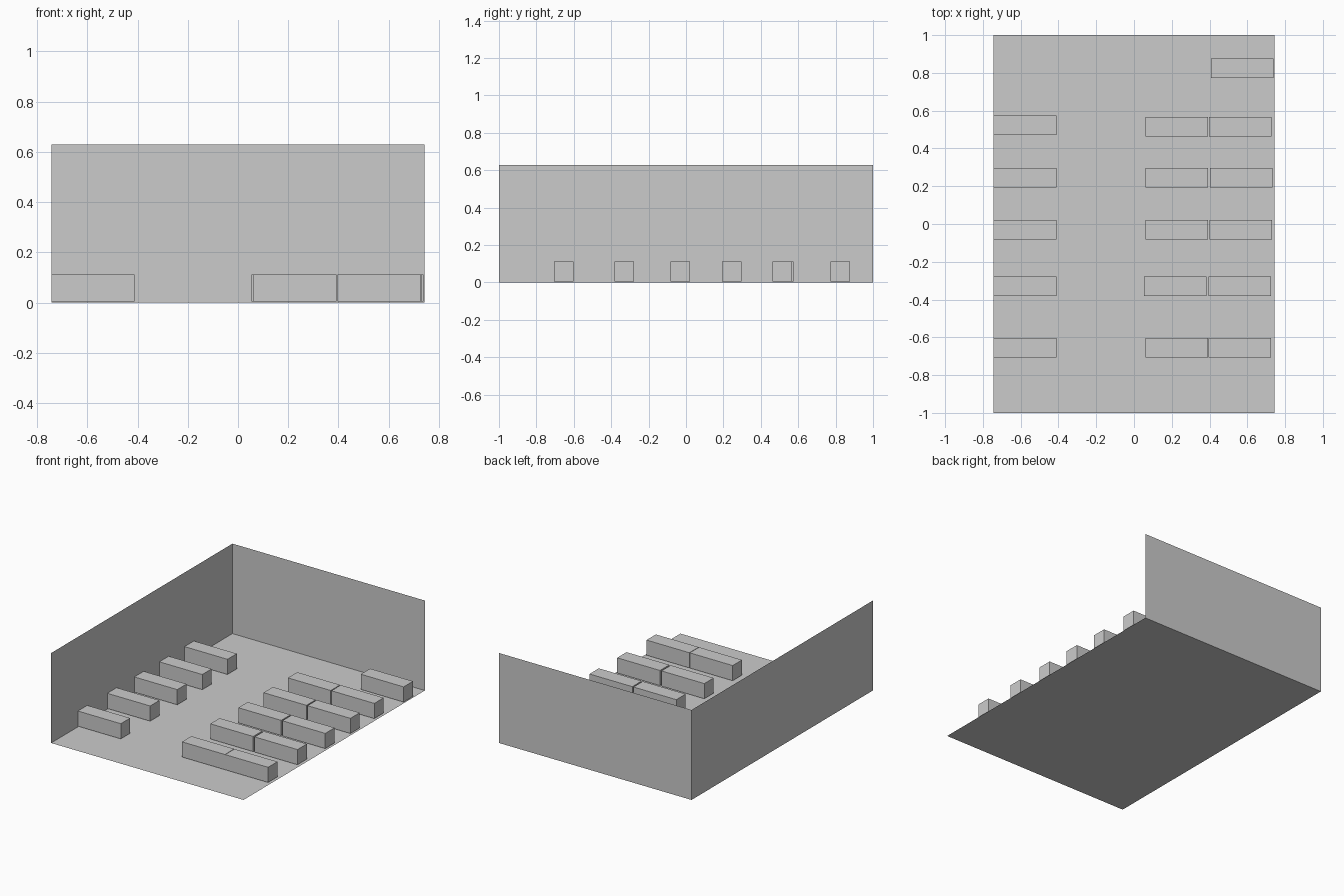
import bpy

if "Cube" in bpy.data.objects:
    bpy.data.objects.remove(bpy.data.objects["Cube"])

W, D, H = 0.743, 1.0, 0.628          # half width, half depth, wall height
BW, BD, Z0, Z1 = 0.331, 0.103, 0.005, 0.111   # bench size


def sheet(name, corners):
    me = bpy.data.meshes.new(name)
    me.from_pydata(corners, [], [(0, 1, 2, 3)])
    ob = bpy.data.objects.new(name, me)
    bpy.context.collection.objects.link(ob)


def bench(name, x, y):
    bpy.ops.mesh.primitive_cube_add(size=1, location=(x, y, (Z0 + Z1) / 2))
    ob = bpy.context.object
    ob.name = name
    ob.scale = (BW, BD, Z1 - Z0)


# Open room: floor and two single-sheet walls
sheet("floor", [(-W, -D, 0), (W, -D, 0), (W, D, 0), (-W, D, 0)])
sheet("left_wall", [(-W, -D, 0), (-W, D, 0), (-W, D, H), (-W, -D, H)])
sheet("back_wall", [(-W, D, 0), (W, D, 0), (W, D, H), (-W, D, H)])

# Bench rows: left y, middle/right y, middle x, right x
rows = [
    (-0.654, -0.654, 0.227, 0.561),
    (-0.330, -0.330, 0.219, 0.561),
    (-0.031, -0.031, 0.226, 0.566),
    (0.245, 0.245, 0.227, 0.567),
    (0.523, 0.515, 0.226, 0.563),
]
for i, (yl, yr, xm, xr) in enumerate(rows, 1):
    bench(f"left_bench_{i}", -0.577, yl)
    bench(f"middle_bench_{i}", xm, yr)
    bench(f"right_bench_{i}", xr, yr)

# Single bench in the back corner
bench("corner_bench", 0.573, 0.824)
